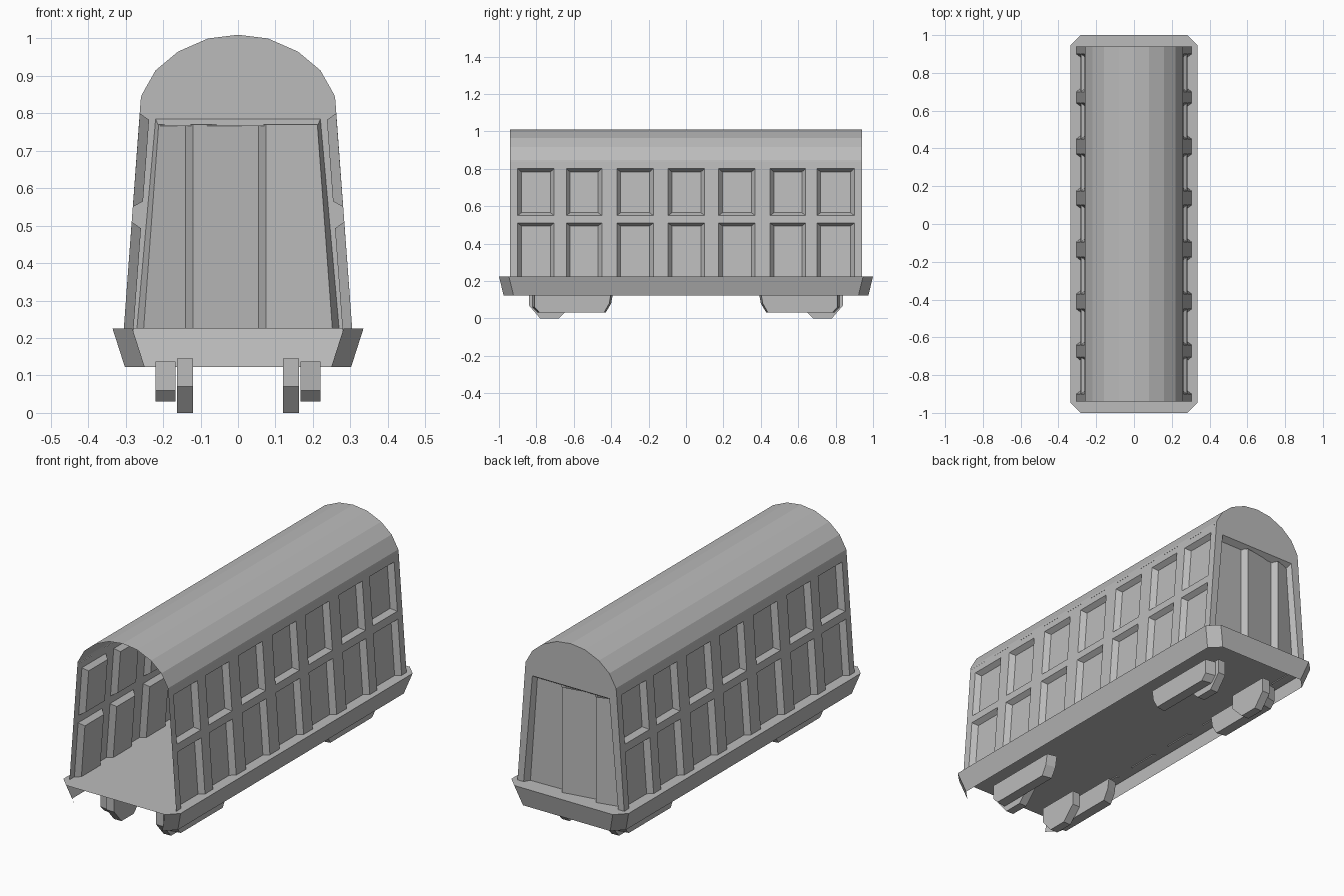
import bpy, bmesh, math
from mathutils import Vector

if "Cube" in bpy.data.objects:
    bpy.data.objects.remove(bpy.data.objects["Cube"])

grey = bpy.data.materials.new("plain grey")
grey.diffuse_color = (0.5, 0.5, 0.5, 1)
grey.use_nodes = True
grey.node_tree.nodes["Principled BSDF"].inputs["Base Color"].default_value = grey.diffuse_color
CENTRE = Vector((0, 0, 0.5))


def build(name, faces, solid=False, centre=CENTRE):
    """Make an object from lists of face corners, with normals facing outward."""
    bm = bmesh.new()
    for f in faces:
        bm.faces.new([bm.verts.new(p) for p in f])
    bmesh.ops.remove_doubles(bm, verts=bm.verts, dist=0.0002)
    bmesh.ops.recalc_face_normals(bm, faces=bm.faces)
    if not solid:
        out = sum(f.normal.dot(f.calc_center_median() - centre) * f.calc_area() for f in bm.faces)
        if out < 0:
            bmesh.ops.reverse_faces(bm, faces=bm.faces)
    me = bpy.data.meshes.new(name)
    bm.to_mesh(me)
    bm.free()
    me.materials.append(grey)
    ob = bpy.data.objects.new(name, me)
    bpy.context.collection.objects.link(ob)
    return ob


def bridge(a, b, closed=True):
    """Quads between two matching loops of points."""
    n = len(a)
    return [[a[i], a[(i + 1) % n], b[(i + 1) % n], b[i]] for i in range(n if closed else n - 1)]


END = 0.94       # body end
FLOOR = 0.225    # floor height


def wall_x(z):
    return 0.305 - 0.045 * (z - FLOOR) / (0.83 - FLOOR)


# Floor plate and flared skirt (the front of the skirt is open)
def outline(x, y, c, z):
    return [(x - c, -y, z), (x, c - y, z), (x, y - c, z), (x - c, y, z),
            (c - x, y, z), (-x, y - c, z), (-x, c - y, z), (c - x, -y, z)]


top = outline(0.335, 1.0, 0.053, FLOOR)
low = outline(0.302, 0.975, 0.053, 0.122)
build("floor", [top], centre=Vector((0, 0, 0)))
build("skirt", bridge(top, low, closed=False))

# Side walls with two rows of recessed panels
spans = [(-0.9, -0.705), (-0.64, -0.45), (-0.37, -0.175), (-0.095, 0.1),
         (0.175, 0.37), (0.45, 0.64), (0.70, 0.9)]
ys = [-END] + [v for s in spans for v in s] + [END]
zs = [FLOOR, 0.51, 0.55, 0.80, 0.835]
DEPTH = 0.026
for side, label in ((1, "right"), (-1, "left")):
    faces = []
    for i in range(len(ys) - 1):
        for j in range(len(zs) - 1):
            y0, y1, z0, z1 = ys[i], ys[i + 1], zs[j], zs[j + 1]
            rim = [(side * wall_x(z), y, z) for y, z in ((y0, z0), (y1, z0), (y1, z1), (y0, z1))]
            if i % 2 == 1 and j in (0, 2):
                a, b = y0 + 0.02, y1 - 0.02
                c, d = (z0 - 0.005 if j == 0 else z0 + 0.015), z1 - 0.017
                inner = [(side * (wall_x(z) - DEPTH), y, z) for y, z in ((a, c), (b, c), (b, d), (a, d))]
                faces += bridge(rim, inner) + [inner]
            else:
                faces.append(rim)
    build(label + "_wall", faces)

# Arched roof
half = [(0.26, 0.835), (0.258, 0.848), (0.22, 0.915), (0.16, 0.965), (0.08, 1.0)]
arch = half + [(0, 1.01)] + [(-x, z) for x, z in reversed(half)]
build("roof", bridge([(x, -END, z) for x, z in arch], [(x, END, z) for x, z in arch], closed=False))

# Back wall with a doorway
foot = wall_x(FLOOR)
door = [(-0.27, FLOOR), (-0.22, 0.785), (0.22, 0.785), (0.27, FLOOR)]
build("back_wall", [[(x, END, z) for x, z in [(foot, FLOOR)] + arch + [(-foot, FLOOR)] + door]])

# Bevelled door frame
inset = [(-0.252, FLOOR), (-0.212, 0.766), (0.212, 0.766), (0.252, FLOOR)]
build("door_frame", bridge([(x, END, z) for x, z in door],
                           [(x, 0.91, z) for x, z in inset], closed=False))

# Pleated door curtain
pleats = [(-1, 0.91), (-0.14, 0.935), (-0.12, 0.905), (0.055, 0.935), (0.075, 0.905), (1, 0.91)]


def pleat_row(z, edge):
    return [(math.copysign(edge, x) if abs(x) == 1 else x, y, z) for x, y in pleats]


build("door_curtain", bridge(pleat_row(FLOOR, 0.252), pleat_row(0.77, 0.212), closed=False))

# Undercarriage: side frames and octagonal wheels
frame = [(-0.82, 0.137), (-0.82, 0.06), (-0.79, 0.03), (-0.43, 0.03), (-0.40, 0.08), (-0.39, 0.137)]
wheel = [(-0.85, 0.145), (-0.85, 0.07), (-0.78, 0.0), (-0.68, 0.0), (-0.61, 0.07), (-0.61, 0.145)]
wheel = [(max(-0.84, y), z) for y, z in wheel]
for sx, lx in ((1, "right"), (-1, "left")):
    for sy, ly in ((1, "front"), (-1, "back")):
        for part, prof, x0, x1, taper in (("side_frame", frame, 0.167, 0.22, 0.95),
                                          ("wheel", wheel, 0.12, 0.163, 1.0)):
            mid = sum(y for y, z in prof) / len(prof)
            a = [(sx * x0, sy * y, z) for y, z in prof]
            b = [(sx * x1, sy * (mid + (y - mid) * taper), z) for y, z in prof]
            build(f"{ly}_{lx}_{part}", bridge(a, b) + [a, b], solid=True)
